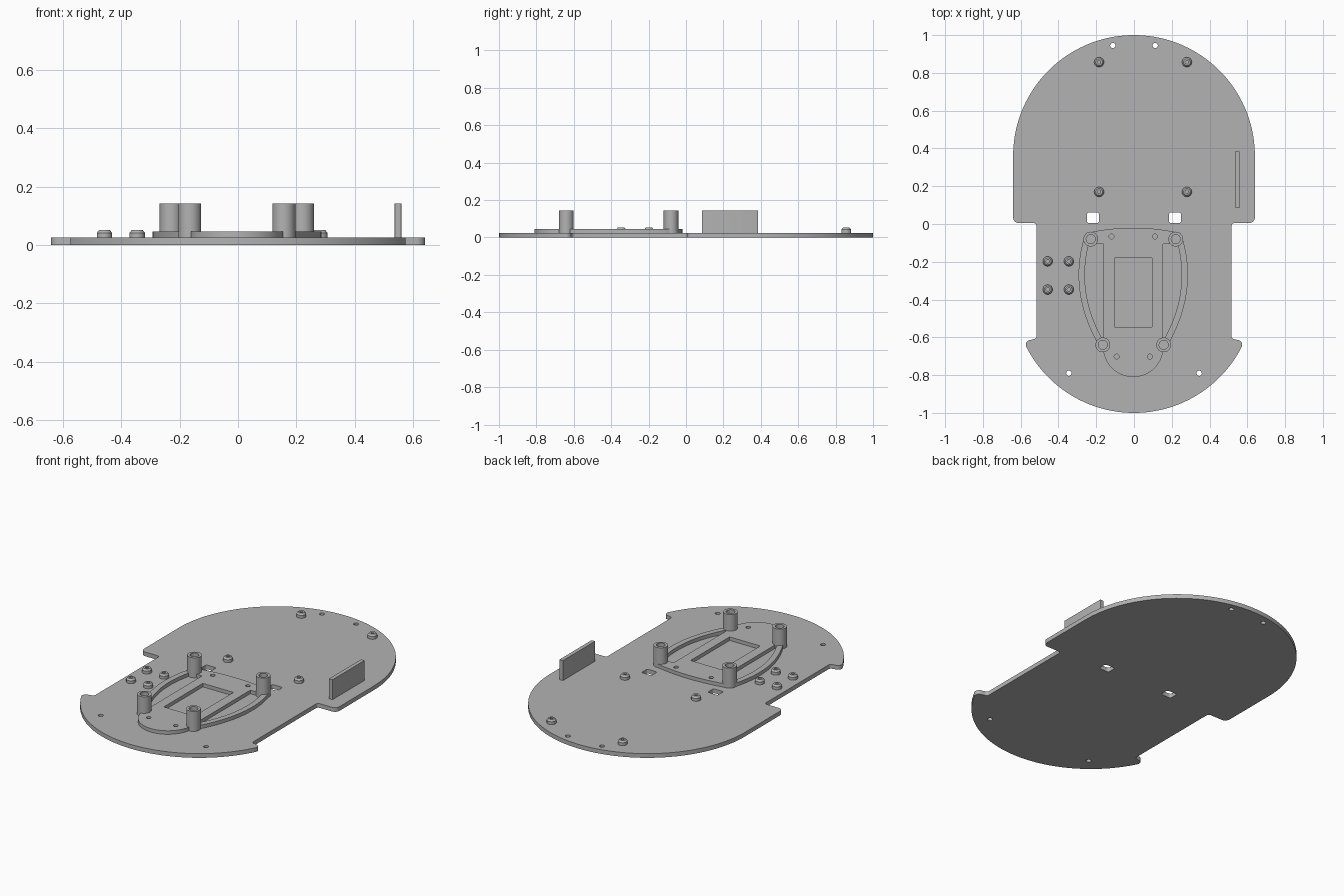
import bpy, bmesh
from math import sin, cos, radians, tau

cube = bpy.data.objects.get("Cube")
if cube:
    bpy.data.objects.remove(cube)

grey = bpy.data.materials.new("plain grey")
grey.use_nodes = True
colour = (0.45, 0.45, 0.45, 1)
grey.diffuse_color = colour
grey.node_tree.nodes["Principled BSDF"].inputs["Base Color"].default_value = colour

BASE, FRAME, TOP = 0.025, 0.046, 0.143   # heights of plate, frame, posts
CX = -0.004                              # frame centre line


def arc(x, y, r, start, end, n):
    angles = [radians(start + (end - start) * i / n) for i in range(n + 1)]
    return [(x + r * cos(a), y + r * sin(a)) for a in angles]


def circle(x, y, r, n=20):
    return arc(x, y, r, 0, 360, n)[:-1]


def bow(a, m, c, n=20):
    """Smooth curve from a to c passing through m."""
    k = [2 * m[i] - (a[i] + c[i]) / 2 for i in (0, 1)]
    ts = [i / n for i in range(n + 1)]
    return [tuple((1 - t) ** 2 * a[i] + 2 * t * (1 - t) * k[i] + t * t * c[i]
                  for i in (0, 1)) for t in ts]


def rounded_rect(x0, x1, y0, y1, r):
    return (arc(x1 - r, y1 - r, r, 90, 0, 4) + arc(x1 - r, y0 + r, r, 0, -90, 4)
            + arc(x0 + r, y0 + r, r, 270, 180, 4) + arc(x0 + r, y1 - r, r, 180, 90, 4))


def flip(points):
    return [(-x, y) for x, y in reversed(points)]


def finish(name, bm):
    bmesh.ops.remove_doubles(bm, verts=bm.verts, dist=1e-5)
    bmesh.ops.recalc_face_normals(bm, faces=bm.faces)
    mesh = bpy.data.meshes.new(name)
    bm.to_mesh(mesh)
    bm.free()
    mesh.materials.append(grey)
    obj = bpy.data.objects.new(name, mesh)
    bpy.context.collection.objects.link(obj)
    bpy.ops.object.select_all(action="DESELECT")
    obj.select_set(True)
    bpy.context.view_layer.objects.active = obj
    bpy.ops.object.shade_smooth_by_angle(angle=radians(30))
    return obj


def plate(name, loops, z0, z1, dx=0):
    """Flat plate from an outline followed by its holes."""
    curve = bpy.data.curves.new(name + " outline", "CURVE")
    curve.dimensions, curve.fill_mode = "2D", "BOTH"
    curve.extrude = (z1 - z0) / 2
    for loop in loops:
        spline = curve.splines.new("POLY")
        spline.points.add(len(loop) - 1)
        for p, (x, y) in zip(spline.points, loop):
            p.co = (x + dx, y, 0, 1)
        spline.use_cyclic_u = True
    helper = bpy.data.objects.new(name + " outline", curve)
    bpy.context.collection.objects.link(helper)
    graph = bpy.context.evaluated_depsgraph_get()
    mesh = bpy.data.meshes.new_from_object(helper.evaluated_get(graph))
    bm = bmesh.new()
    bm.from_mesh(mesh)
    bmesh.ops.translate(bm, verts=bm.verts, vec=(0, 0, (z0 + z1) / 2))
    bpy.data.objects.remove(helper)
    bpy.data.meshes.remove(mesh)
    return finish(name, bm)


def lathe(name, profile, x, y, steps=32):
    bm = bmesh.new()
    verts = [bm.verts.new((x + r, y, z)) for r, z in profile]
    edges = [bm.edges.new(pair) for pair in zip(verts, verts[1:])]
    bmesh.ops.spin(bm, geom=verts + edges, cent=(x, y, 0), axis=(0, 0, 1),
                   angle=tau, steps=steps, use_merge=True)
    return finish(name, bm)


# Base plate: two round ends joined by a narrower waist
half = (arc(0, 0.36, 0.64, 90, 0, 40) + arc(0.61, 0.035, 0.03, 0, -90, 6)
        + arc(0.532, -0.01, 0.015, 90, 180, 4) + arc(0.532, -0.595, 0.015, 180, 270, 4)
        + arc(0.548, -0.639, 0.025, 90, -27, 8) + arc(0, -0.36, 0.64, -27, -90, 30)[1:])
base_loops = [half + flip(half)[1:-1]]
for side in (-1, 1):
    base_loops.append(circle(side * 0.112, 0.945, 0.014))
    base_loops.append(circle(side * 0.345, -0.79, 0.014))
    cx = side * 0.217
    base_loops.append(rounded_rect(cx - 0.033, cx + 0.033, 0.006, 0.06, 0.01))
plate("base_plate", base_loops, 0, BASE)

# Raised frame: bowed sides, round nose, side slots and a middle window
right = bow((0.265, -0.09), (0.283, -0.36), (0.19, -0.63)) + arc(0, -0.65, 0.16, 0, -90, 16)
outline = (bow((-0.235, -0.045), (0, -0.02), (0.235, -0.045)) + right + flip(right)[1:])
slot = [(0.158, -0.105)] + bow((0.235, -0.105), (0.25, -0.36), (0.163, -0.61)) + [(0.158, -0.62)]
window = [(-0.1, -0.18), (0.1, -0.18), (0.1, -0.545), (-0.1, -0.545)]
frame_loops = [outline, slot, flip(slot), window]
for side in (-1, 1):
    frame_loops.append(circle(side * 0.115, -0.066, 0.013))
    frame_loops.append(circle(side * 0.088, -0.702, 0.013))
plate("mounting_frame", frame_loops, BASE, FRAME, CX)

# Hollow posts at the frame corners
post = [(0, BASE), (0.039, BASE), (0.039, TOP), (0.024, TOP), (0.024, FRAME), (0, FRAME)]
for side, label in ((-1, "right"), (1, "left")):
    lathe(f"rear_post_{label}", post, CX + side * 0.225, -0.08)
    lathe(f"front_post_{label}", post, CX + side * 0.161, -0.64)

# Small screw standoffs with chamfered tops
standoff = [(0, BASE), (0.026, BASE), (0.026, 0.042), (0.018, 0.052),
            (0.009, 0.052), (0.009, 0.03), (0, 0.03)]
spots = [(x, y) for x in (-0.185, 0.28) for y in (0.17, 0.857)]
spots += [(x, y) for x in (-0.457, -0.345) for y in (-0.347, -0.198)]
for i, (x, y) in enumerate(spots):
    lathe(f"standoff_{i + 1}", standoff, x, y, 24)

# Upright side wall
plate("side_wall", [rounded_rect(0.536, 0.559, 0.085, 0.385, 0.002)], BASE, TOP)
